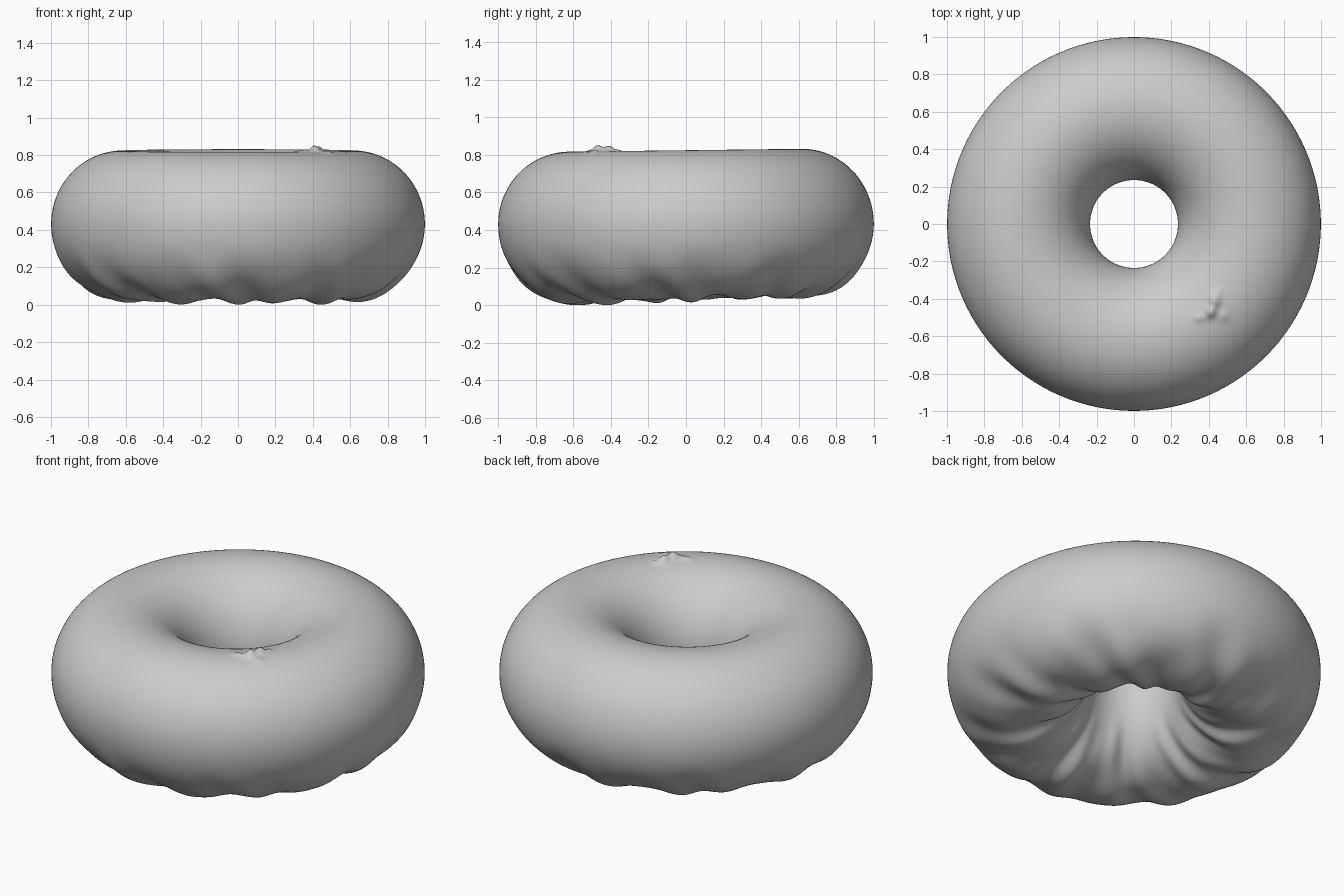
import bpy, bmesh
from math import sin, cos, pi, exp

if "Cube" in bpy.data.objects:
    bpy.data.objects.remove(bpy.data.objects["Cube"])

SEG, RING = 320, 160
MAJOR, WIDTH = 0.617, 0.382

# small crumb on the top: x, y, spread x, spread y, height
CRUMB = [(0.41, -0.47, 0.028, 0.028, 0.034),
         (0.43, -0.41, 0.028, 0.035, 0.030),
         (0.35, -0.50, 0.035, 0.020, 0.012),
         (0.48, -0.49, 0.024, 0.026, 0.011),
         (0.455, -0.36, 0.010, 0.016, 0.012)]


def dough_point(t, p):
    """Point on the ring: t runs around the hole, p around the section."""
    c, s = cos(p), sin(p)
    back = (sin(t) + 1) / 2
    low = max(0.0, -s - 0.25) / 0.75
    low = low * low * (3 - 2 * low)
    # slanted dents on the underside
    dent = (0.010 * sin(15 * t + 2.5 * c + 0.6) + 0.008 * sin(9 * t - 4 * c + 1.9)
            + 0.004 * sin(23 * t + 5 * c)) * low
    r = MAJOR + (WIDTH + dent * 0.8) * c
    if s > 0:
        z = 0.43 + (0.385 + 0.015 * back) * s
    else:
        z = 0.43 + (0.415 - 0.035 * back + dent) * s
    x, y = r * cos(t), r * sin(t)
    if s > 0.5:
        z += sum(h * exp(-((x - a) / u) ** 2 - ((y - b) / v) ** 2)
                 for a, b, u, v, h in CRUMB)
    return x, y, z


# ring body
bm = bmesh.new()
rows = [[bm.verts.new(dough_point(2 * pi * i / SEG, 2 * pi * j / RING))
         for j in range(RING)] for i in range(SEG)]
for i in range(SEG):
    a, b = rows[i], rows[(i + 1) % SEG]
    for j in range(RING):
        k = (j + 1) % RING
        bm.faces.new((a[j], b[j], b[k], a[k])).smooth = True

# rest the lowest point on the ground
low_z = min(v.co.z for v in bm.verts)
bmesh.ops.translate(bm, verts=bm.verts, vec=(0, 0, -low_z))
bmesh.ops.recalc_face_normals(bm, faces=bm.faces)

mesh = bpy.data.meshes.new("ring_dough")
bm.to_mesh(mesh)
bm.free()
bpy.context.collection.objects.link(bpy.data.objects.new("ring_dough", mesh))
